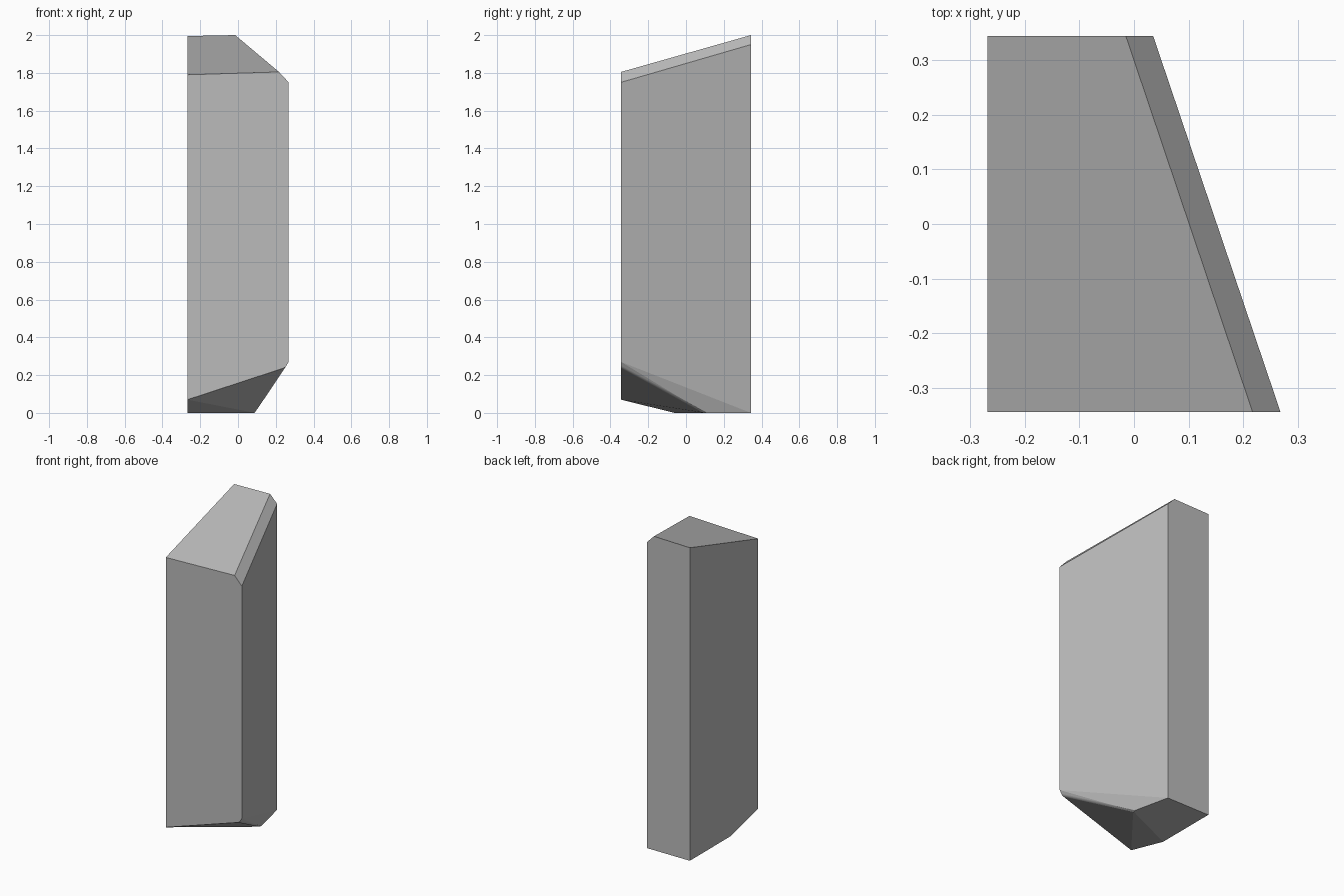
import bpy, bmesh, math
from mathutils import Vector

if "Cube" in bpy.data.objects:
    bpy.data.objects.remove(bpy.data.objects["Cube"])

# Half extents of the shard's footprint and its narrower back width
X, Y, XB = 0.268, 0.344, 0.035

# Sloping top with a chamfer along the slanted right side
top = [(-X, -Y, 1.79), (0.217, -Y, 1.805), (-0.015, Y, 2.0), (-X, Y, 1.995)]
chamfer = [(X, -Y, 1.75), (XB, Y, 1.95)]
# Faceted foot: flat base at the back, cut away towards the front
ridge = [Vector((0.25, -Y, 0.24)), Vector((0.09, 0.10, 0.0))]
foot = [(-X, -Y, 0.07), (X, -Y, 0.27), (XB, Y, 0), (-X, Y, 0), (-X, -0.06, 0)]

# The solid is convex, so wrap its corners and merge coplanar faces
bm = bmesh.new()
for p in top + chamfer + foot + ridge:
    bm.verts.new(p)
bmesh.ops.convex_hull(bm, input=bm.verts[:])
bmesh.ops.dissolve_limit(bm, angle_limit=math.radians(3),
                         verts=bm.verts[:], edges=bm.edges[:])

# Softly rounded edge between the cut foot and the right side
soft = [e for e in bm.edges
        if all(min((v.co - r).length for r in ridge) < 1e-4 for v in e.verts)]
if soft:
    rounded = bmesh.ops.bevel(bm, geom=soft, offset=0.01, segments=4,
                              profile=0.5, affect='EDGES', clamp_overlap=True)
    for f in rounded["faces"]:
        f.smooth = True
bmesh.ops.recalc_face_normals(bm, faces=bm.faces[:])

mesh = bpy.data.meshes.new("stone_shard")
bm.to_mesh(mesh)
bm.free()
shard = bpy.data.objects.new("stone_shard", mesh)
bpy.context.collection.objects.link(shard)

# Single plain grey
grey = bpy.data.materials.new("stone_grey")
grey.diffuse_color = (0.5, 0.5, 0.5, 1)
grey.use_nodes = True
grey.node_tree.nodes["Principled BSDF"].inputs["Base Color"].default_value = grey.diffuse_color
mesh.materials.append(grey)
